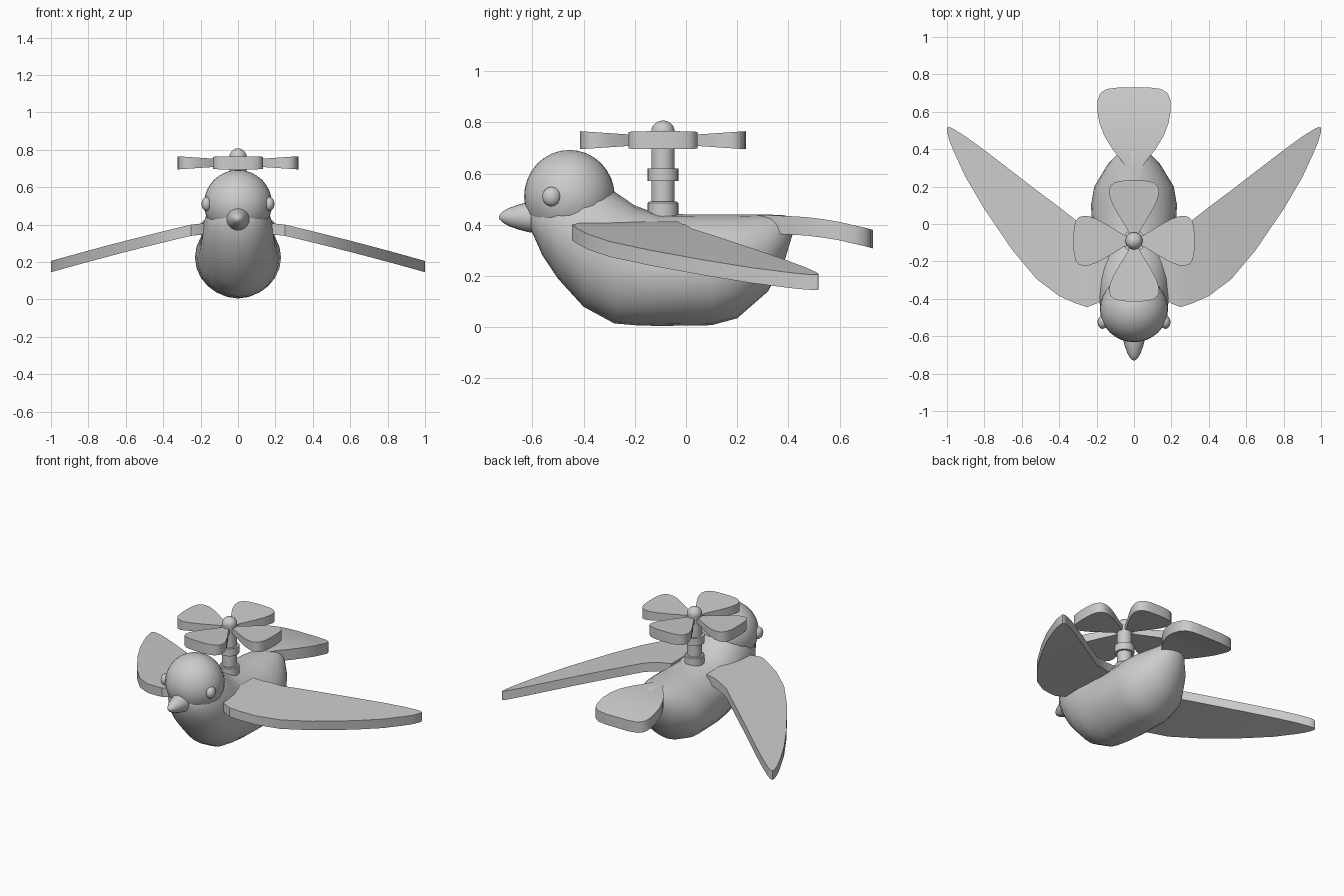
import bpy, bmesh
from math import sin, cos, pi, radians
from mathutils import Matrix, Vector

if "Cube" in bpy.data.objects:
    bpy.data.objects.remove(bpy.data.objects["Cube"])


def finish(name, bm, angle=40):
    bmesh.ops.recalc_face_normals(bm, faces=bm.faces)
    me = bpy.data.meshes.new(name)
    bm.to_mesh(me)
    bm.free()
    ob = bpy.data.objects.new(name, me)
    bpy.context.collection.objects.link(ob)
    bpy.ops.object.select_all(action='DESELECT')
    bpy.context.view_layer.objects.active = ob
    ob.select_set(True)
    bpy.ops.object.shade_smooth_by_angle(angle=radians(angle))
    return ob


def loft(name, rings, angle=40):
    """Skin a list of closed point rings and cap both ends."""
    bm = bmesh.new()
    vs = [[bm.verts.new(p) for p in r] for r in rings]
    n = len(vs[0])
    for a, b in zip(vs, vs[1:]):
        for i in range(n):
            j = (i + 1) % n
            bm.faces.new((a[i], a[j], b[j], b[i]))
    bm.faces.new(vs[0])
    bm.faces.new(vs[-1])
    return finish(name, bm, angle)


def ellipsoid(name, loc, radii, seg=24):
    bm = bmesh.new()
    bmesh.ops.create_uvsphere(bm, u_segments=seg, v_segments=seg // 2, radius=1,
                              matrix=Matrix.Translation(loc) @ Matrix.Diagonal((*radii, 1)))
    return finish(name, bm, 60)


def circle(r, n, f):
    return [f(r * cos(2 * pi * i / n), r * sin(2 * pi * i / n)) for i in range(n)]


# body: elliptical sections (y, bottom, top, half width)
sections = [(-.605, .38, .46, .07), (-.56, .28, .53, .125), (-.5, .19, .58, .165),
            (-.4, .08, .60, .19), (-.28, .015, .53, .20), (-.2, .008, .475, .208),
            (-.11, .005, .442, .217), (.1, .008, .44, .23), (.2, .035, .44, .213),
            (.32, .14, .44, .14), (.385, .26, .437, .075), (.415, .36, .425, .028)]
loft("body", [circle(1, 24, lambda c, s: (w * c, y, (b + t) / 2 + (t - b) / 2 * s))
              for y, b, t, w in sections], 60)

# head and eyes
ellipsoid("head", (0, -.455, .51), (.182, .177, .182), 32)
for side, sx in (("left", -1), ("right", 1)):
    ellipsoid(side + "_eye", (sx * .168, -.525, .51), (.027, .036, .038), 16)

# beak: rounded cone pointing forward
beak = [(-.55, .066), (-.61, .06), (-.65, .05), (-.69, .036), (-.715, .022), (-.727, .01), (-.73, .002)]
loft("beak", [circle(r, 20, lambda c, s: (c, y, .43 + s)) for y, r in beak], 60)

# wings: swept, drooping slabs (x, leading y, trailing y)
wing = [(.13, -.38, -.03), (.2, -.425, -.02), (.25, -.445, 0), (.31, -.425, .02), (.4, -.385, .09),
        (.52, -.295, .18), (.65, -.14, .28), (.8, .08, .395), (.9, .25, .468),
        (.96, .38, .505), (.985, .44, .518), (1, .495, .515)]


def droop(x):
    d = x - .25
    return .40 - (.1 * d if d < 0 else .235 * d + .033 * d * d)


for side, sx in (("left", -1), ("right", 1)):
    loft(side + "_wing", [[(sx * x, a, droop(x)), (sx * x, b, droop(x)),
                           (sx * x, b, droop(x) - .06), (sx * x, a, droop(x) - .06)]
                          for x, a, b in wing])

# tail: fan slab bending down (y, half width, top z)
tail = [(.28, .03, .438), (.33, .06, .437), (.4, .115, .434), (.47, .158, .43), (.54, .185, .421),
        (.6, .195, .411), (.66, .195, .397), (.7, .18, .388), (.722, .145, .382), (.73, .08, .38)]
loft("tail", [[(-w, y, z), (w, y, z), (w, y, z - .072), (-w, y, z - .072)] for y, w, z in tail])

# mast with foot flange and collar
MY = -.09
mast = [(.42, .06), (.485, .06), (.49, .055), (.49, .045), (.57, .045), (.57, .06),
        (.62, .06), (.62, .045), (.77, .045)]
loft("rotor_mast", [circle(r, 24, lambda c, s: (c, MY + s, z)) for z, r in mast])
ellipsoid("rotor_cap", (0, MY, .762), (.046, .046, .045))

# rotor: four petal blades, thinner near the hub (radius, half width)
petal = [(.02, .02), (.06, .035), (.1, .06), (.15, .09), (.2, .117), (.24, .131), (.27, .134),
         (.295, .126), (.312, .105), (.32, .075), (.324, .035)]
for k in range(4):
    rot = Matrix.Translation((0, MY, .73)) @ Matrix.Rotation(k * pi / 2, 4, 'Z')
    rings = []
    for r, w in petal:
        h = .0135 + .067 * r
        rings.append([rot @ Vector(p) for p in ((r, -w, h), (r, w, h), (r, w, -h), (r, -w, -h))])
    loft("rotor_blade_%d" % (k + 1), rings)
